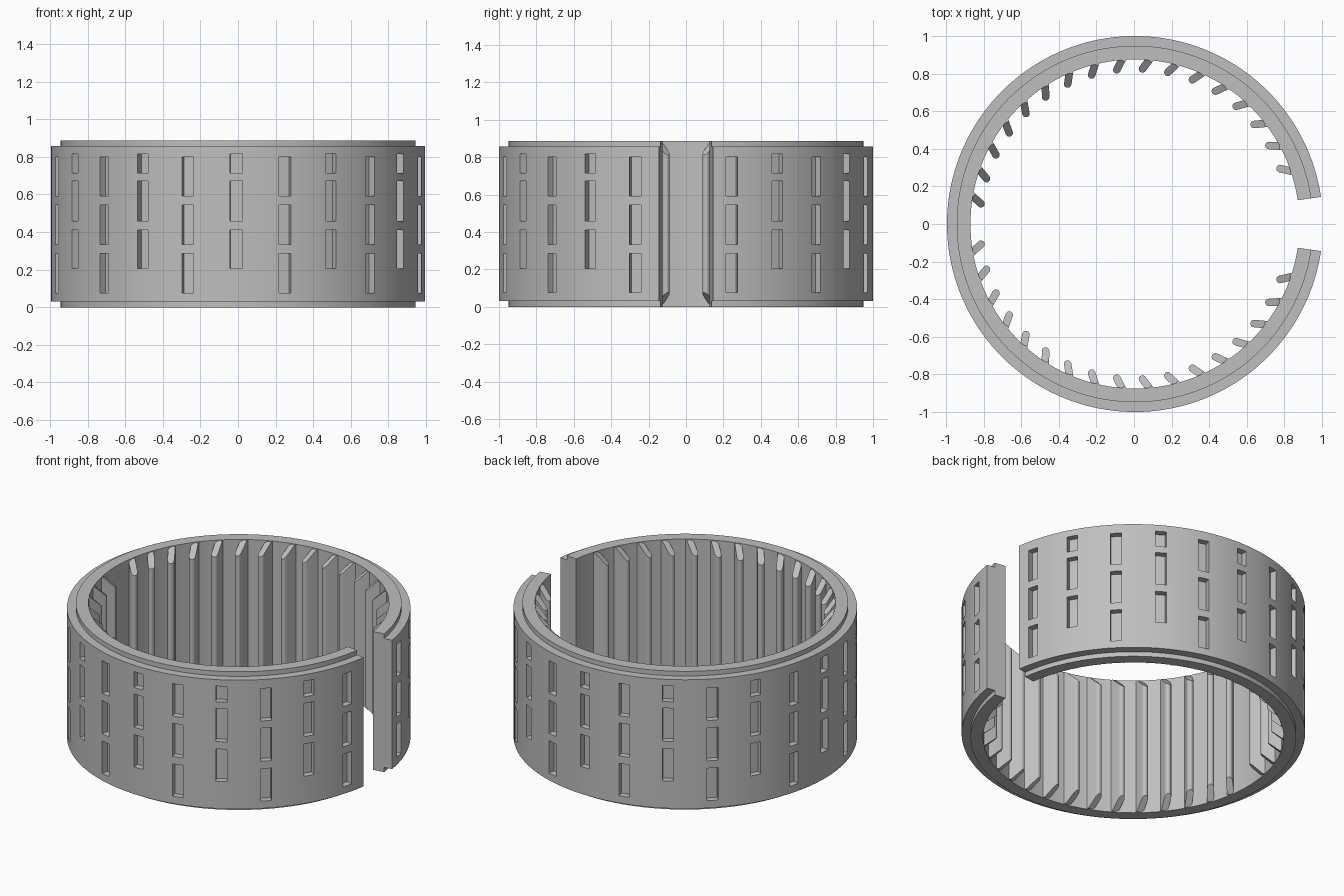
import bpy, bmesh
from math import sin, cos, radians, pi
from mathutils import Matrix, Vector

cube = bpy.data.objects.get("Cube")
if cube:
    bpy.data.objects.remove(cube, do_unlink=True)

HEIGHT = 0.888
INNER = 0.875
OFFSET = 0.005          # the open ring is centred by its bounds
HALF_GAP = radians(8.3)

grey = bpy.data.materials.new("plain grey")
grey.use_nodes = True
grey.diffuse_color = (0.52, 0.52, 0.52, 1)
grey.node_tree.nodes["Principled BSDF"].inputs["Base Color"].default_value = grey.diffuse_color


def make_object(name, bm):
    bmesh.ops.recalc_face_normals(bm, faces=bm.faces)
    mesh = bpy.data.meshes.new(name)
    bm.to_mesh(mesh)
    bm.free()
    mesh.materials.append(grey)
    obj = bpy.data.objects.new(name, mesh)
    bpy.context.collection.objects.link(obj)
    return obj


def polar(r, a, z=0.0):
    return Vector((OFFSET + r * cos(a), r * sin(a), z))


# Split ring: stepped profile swept around, capped at the gap
half = [(INNER, 0), (0.948, 0), (0.948, 0.03), (1, 0.03)]
profile = half + [(r, HEIGHT - z) for r, z in reversed(half)]
bm = bmesh.new()
steps = 144
rows = []
for i in range(steps + 1):
    a = HALF_GAP + (2 * pi - 2 * HALF_GAP) * i / steps
    rows.append([bm.verts.new(polar(r, a, z)) for r, z in profile])
n = len(profile)
for p, q in zip(rows, rows[1:]):
    for j in range(n):
        k = (j + 1) % n
        bm.faces.new((p[j], p[k], q[k], q[j]))
bm.faces.new(rows[0])
bm.faces.new(rows[-1])
ring = make_object("split_ring", bm)

# Slot cutters: alternating columns of three pockets
slots_long = [(0.077, 0.285), (0.333, 0.545), (0.592, 0.80)]
slots_short = [(0.205, 0.412), (0.46, 0.673), (0.715, 0.816)]
bm = bmesh.new()
for k in range(24):
    if k == 6:          # this column falls in the gap
        continue
    a = radians(15 * k - 90.8)
    for low, high in (slots_long if k % 2 else slots_short):
        place = (Matrix.Translation(polar(1.01, a, (low + high) / 2))
                 @ Matrix.Rotation(a, 4, 'Z')
                 @ Matrix.Diagonal((0.1, 0.065, high - low, 1)))
        bmesh.ops.create_cube(bm, size=1, matrix=place)
cutter = make_object("slot_cutter", bm)
cutter.hide_render = True
cut = ring.modifiers.new("slots", 'BOOLEAN')
cut.operation = 'DIFFERENCE'
cut.solver = 'EXACT'
cut.object = cutter
bpy.context.view_layer.objects.active = ring
bpy.ops.object.modifier_apply(modifier=cut.name)
bpy.data.objects.remove(cutter, do_unlink=True)


# Leaning inner fins: round-tipped section with sloping ends
def add_fin(bm, angle, mirror):
    tip = Vector((0.826 * cos(angle), 0.826 * sin(angle)))
    lean = angle - radians(34)
    along = Vector((cos(lean), sin(lean)))
    side = Vector((-along.y, along.x))
    w, wall, root = 0.02, 0.058, 0.085
    arc = [(-w * sin(pi * i / 8), w * cos(pi * i / 8)) for i in range(9)]
    section = [(root, w), (wall, w)] + arc + [(wall, -w), (root, -w)]
    loops = []
    for upper in (False, True):
        loop = []
        for u, v in section:
            p = tip + along * u + side * v
            inset = 0.003 + 0.95 * max(0, wall - u)
            z = HEIGHT - inset if upper else inset
            loop.append(bm.verts.new((OFFSET + p.x, p.y * mirror, z)))
        bm.faces.new([loop[0], loop[1], loop[-2], loop[-1]])
        bm.faces.new(loop[1:-1])
        loops.append(loop)
    low, high = loops
    for i in range(len(low)):
        j = (i + 1) % len(low)
        bm.faces.new((low[i], low[j], high[j], high[i]))


for name, mirror in (("back_fins", 1), ("front_fins", -1)):
    bm = bmesh.new()
    for i in range(17):
        add_fin(bm, radians(20.9 + 9.475 * i), mirror)
    make_object(name, bm)

# Smooth curved walls, keep edges crisp
for obj in bpy.context.scene.objects:
    is_part = obj.name in ("split_ring", "back_fins", "front_fins")
    obj.select_set(is_part)
bpy.ops.object.shade_smooth_by_angle(angle=radians(30))
